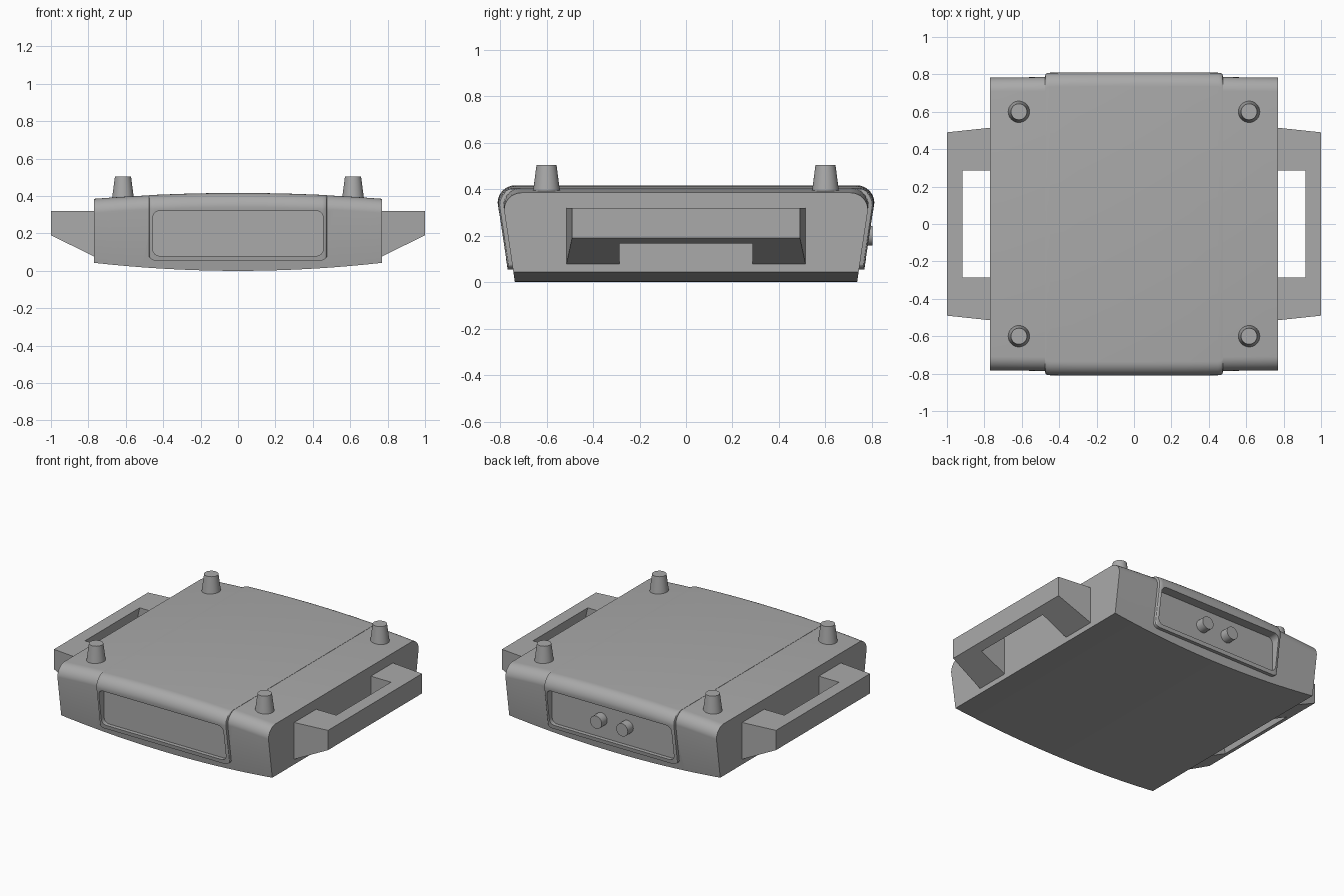
import bpy, bmesh, math
from mathutils import Matrix

cube = bpy.data.objects.get("Cube")
if cube:
    bpy.data.objects.remove(cube, do_unlink=True)

grey = bpy.data.materials.new("mid grey plastic")
grey.use_nodes = True
grey.diffuse_color = (0.4, 0.4, 0.4, 1)
grey.node_tree.nodes["Principled BSDF"].inputs["Base Color"].default_value = (0.4, 0.4, 0.4, 1)


def finish(name, bm):
    bmesh.ops.recalc_face_normals(bm, faces=bm.faces[:])
    me = bpy.data.meshes.new(name)
    bm.to_mesh(me)
    bm.free()
    me.materials.append(grey)
    ob = bpy.data.objects.new(name, me)
    bpy.context.collection.objects.link(ob)
    return ob


def loft(name, sections):
    """Skin a list of equal-length closed sections and cap both ends."""
    bm = bmesh.new()
    rings = [[bm.verts.new(p) for p in s] for s in sections]
    for a, b in zip(rings, rings[1:]):
        for i in range(len(a)):
            j = (i + 1) % len(a)
            bm.faces.new((a[i], a[j], b[j], b[i]))
    bm.faces.new(rings[0])
    bm.faces.new(rings[-1])
    return finish(name, bm)


def boolean(ob, cutter, operation):
    """Apply a boolean and remove the cutter."""
    mod = ob.modifiers.new("cut", "BOOLEAN")
    mod.operation, mod.object, mod.solver = operation, cutter, "EXACT"
    dg = bpy.context.evaluated_depsgraph_get()
    me = bpy.data.meshes.new_from_object(ob.evaluated_get(dg))
    ob.modifiers.clear()
    ob.data = me
    bpy.data.objects.remove(cutter, do_unlink=True)


def smooth(ob):
    bpy.ops.object.select_all(action="DESELECT")
    ob.select_set(True)
    bpy.context.view_layer.objects.active = ob
    bpy.ops.object.shade_smooth_by_angle(angle=math.radians(32))


def case_section(x, grow, lift=0.0, r=0.075):
    """Side profile of the case: leaning ends, rounded top, crowned top and base."""
    crown = (x / 0.77) ** 2
    top, bottom = 0.415 - 0.03 * crown + lift, 0.043 * crown
    lean = lambda z: 0.736 + 0.15 * z + grow
    cy, cz = lean(top - r) - r, top - r
    half = [(lean(bottom), bottom)]
    for i in range(9):
        a = math.radians(90 * i / 8)
        half.append((cy + r * math.cos(a), cz + r * math.sin(a)))
    return [(x, y, z) for y, z in half] + [(x, -y, z) for y, z in reversed(half)]


def rounded_prism(name, w, z0, z1, r, y0, y1):
    """Rounded rectangle in the XZ plane, extruded along Y."""
    ring = []
    for k, (sx, z) in enumerate([(1, z1 - r), (-1, z1 - r), (-1, z0 + r), (1, z0 + r)]):
        for i in range(7):
            a = math.radians(90 * k + 15 * i)
            ring.append((sx * (w - r) + r * math.cos(a), z + r * math.sin(a)))
    return loft(name, [[(x, y, z) for x, z in ring] for y in (y0, y1)])


def cone(name, r1, r2, depth, matrix):
    bm = bmesh.new()
    bmesh.ops.create_cone(bm, cap_ends=True, segments=32, radius1=r1, radius2=r2,
                          depth=depth, matrix=matrix)
    smooth(finish(name, bm))


# Case shell, and the raised centre band that wraps over its front and back
body = loft("case_body", [case_section(0.77 * i / 12, 0) for i in range(-12, 13)])
xs = [0.475, 0.472, 0.465, 0.45, 0.3, 0.15]
grow = dict(zip(xs, [0.008, 0.016, 0.021, 0.023, 0.023, 0.023]))
stations = [-x for x in xs] + [0] + xs[::-1]
band = loft("centre_band", [case_section(x, grow.get(abs(x), 0.023), 0.0015) for x in stations])
boolean(band, rounded_prism("band_trim", 0.48, 0.055, 0.6, 0.04, -1, 1), "INTERSECT")

# Recessed panels at the front and the back
for s in (-1, 1):
    for part in (body, band):
        boolean(part, rounded_prism("recess", 0.455, 0.08, 0.32, 0.035, s * 0.745, s), "DIFFERENCE")
smooth(body)
smooth(band)

# Side handles: tapered blocks with a slanted grip opening
for s, side in ((1, "left"), (-1, "right")):
    def block(name, pts, inner, outer):
        rings = []
        for e in (-1, 1):
            rings.append([(s * x, e * (inner if x < 0.9 else outer), z) for x, z in pts])
        return loft(name, rings)
    handle = block(side + "_handle", [(0.765, 0.075), (1, 0.19), (1, 0.32), (0.765, 0.32)], 0.515, 0.49)
    gap = block("grip_gap", [(0.7, -0.1), (1.01, -0.1), (0.908, 0.36), (0.7, 0.36)], 0.285, 0.285)
    boolean(handle, gap, "DIFFERENCE")

# Tapered feet on top
for x in (-0.615, 0.615):
    for y in (-0.6, 0.6):
        cone("foot", 0.058, 0.043, 0.115, Matrix.Translation((x, y, 0.4475)))

# Round connectors in the back recess
for x in (-0.095, 0.095):
    cone("back_connector", 0.042, 0.042, 0.065,
         Matrix.Translation((x, 0.77, 0.2)) @ Matrix.Rotation(math.pi / 2, 4, "X"))
